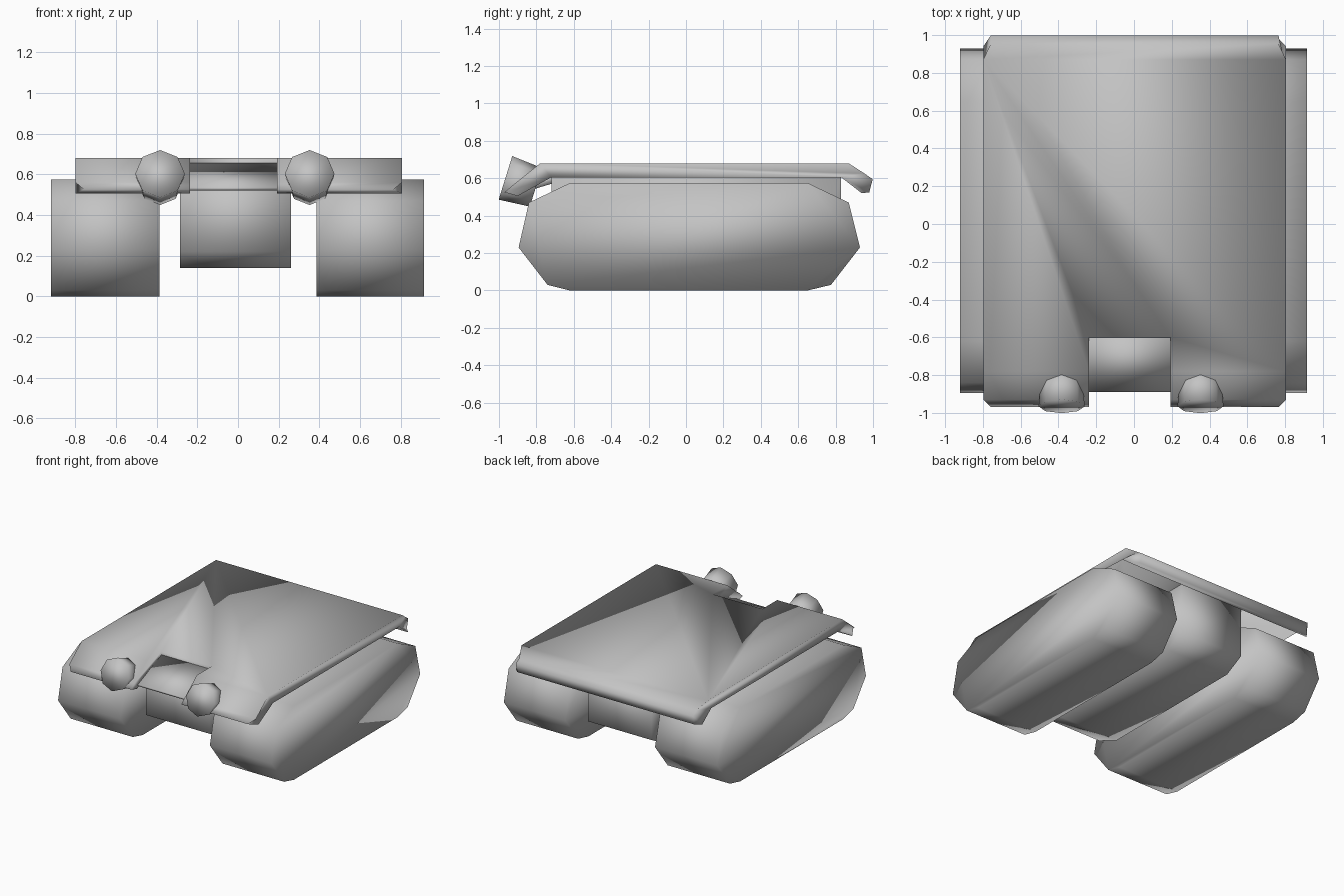
import bpy, bmesh, math
from mathutils import Matrix

cube = bpy.data.objects.get("Cube")
if cube:
    bpy.data.objects.remove(cube, do_unlink=True)

# One plain grey for everything
grey = bpy.data.materials.new("plain_grey")
grey.use_nodes = True
grey.diffuse_color = (0.55, 0.55, 0.55, 1)
grey.node_tree.nodes["Principled BSDF"].inputs["Base Color"].default_value = (0.55, 0.55, 0.55, 1)


def finish(name, bm):
    """Turn a bmesh into a smooth grey object."""
    bmesh.ops.recalc_face_normals(bm, faces=bm.faces)
    for face in bm.faces:
        face.smooth = True
    mesh = bpy.data.meshes.new(name)
    bm.to_mesh(mesh)
    bm.free()
    mesh.materials.append(grey)
    obj = bpy.data.objects.new(name, mesh)
    bpy.context.collection.objects.link(obj)
    return obj


def prism(name, profile, x0, x1, taper=None):
    """Extrude a (y, z) profile from x0 to x1."""
    bm = bmesh.new()
    face = bm.faces.new([bm.verts.new((x0, y, z)) for y, z in profile])
    side = bmesh.ops.extrude_face_region(bm, geom=[face])["geom"]
    moved = [v for v in side if isinstance(v, bmesh.types.BMVert)]
    bmesh.ops.translate(bm, verts=moved, vec=(x1 - x0, 0, 0))
    if taper:
        for v in bm.verts:
            if abs(v.co.y) > 0.945:
                v.co.x *= taper
    return finish(name, bm)


# Track pods
track = [(-0.62, 0.575), (0.65, 0.575), (0.87, 0.47), (0.93, 0.23), (0.775, 0.03),
         (0.65, 0), (-0.62, 0), (-0.74, 0.03), (-0.895, 0.23), (-0.84, 0.47)]
prism("right_track", track, -0.92, -0.385)
prism("left_track", track, 0.385, 0.915)

# Central hull between the tracks
hull = [(-0.72, 0.605), (0.83, 0.605), (0.83, 0.22), (0.68, 0.14), (-0.53, 0.14), (-0.72, 0.22)]
prism("hull", hull, -0.285, 0.26)

# Deck plate with drooping front and rear lips and clipped corners
deck = [(-0.78, 0.68), (0.87, 0.68), (0.955, 0.625), (0.998, 0.595), (0.98, 0.525),
        (0.94, 0.52), (0.83, 0.605), (-0.72, 0.605), (-0.9, 0.505), (-0.97, 0.525), (-0.93, 0.56)]
plate = prism("deck_plate", deck, -0.798, 0.805, taper=0.95)

# Notch in the front of the deck
cutter = prism("notch_cutter", [(-1.2, 0.4), (-0.6, 0.4), (-0.6, 0.9), (-1.2, 0.9)], -0.237, 0.192)
cutter.hide_render = True
cut = plate.modifiers.new("notch", "BOOLEAN")
cut.operation = "DIFFERENCE"
cut.solver = "EXACT"
cut.object = cutter
bpy.context.view_layer.objects.active = plate
bpy.ops.object.modifier_apply(modifier=cut.name)
bpy.data.objects.remove(cutter, do_unlink=True)
for face in plate.data.polygons:
    face.use_smooth = True

# Sloping panel inside the notch
prism("notch_panel", [(-0.59, 0.66), (-0.89, 0.535), (-0.885, 0.52), (-0.59, 0.61)], -0.24, 0.195)

# Tilted eight-sided headlights
for name, x in (("right_headlight", -0.383), ("left_headlight", 0.352)):
    bm = bmesh.new()
    place = Matrix.Translation((x, -0.884, 0.577)) @ Matrix.Rotation(math.radians(72.7), 4, "X")
    bmesh.ops.create_cone(bm, cap_ends=True, segments=8, radius1=0.108, radius2=0.122,
                          depth=0.17, matrix=place)
    finish(name, bm)
